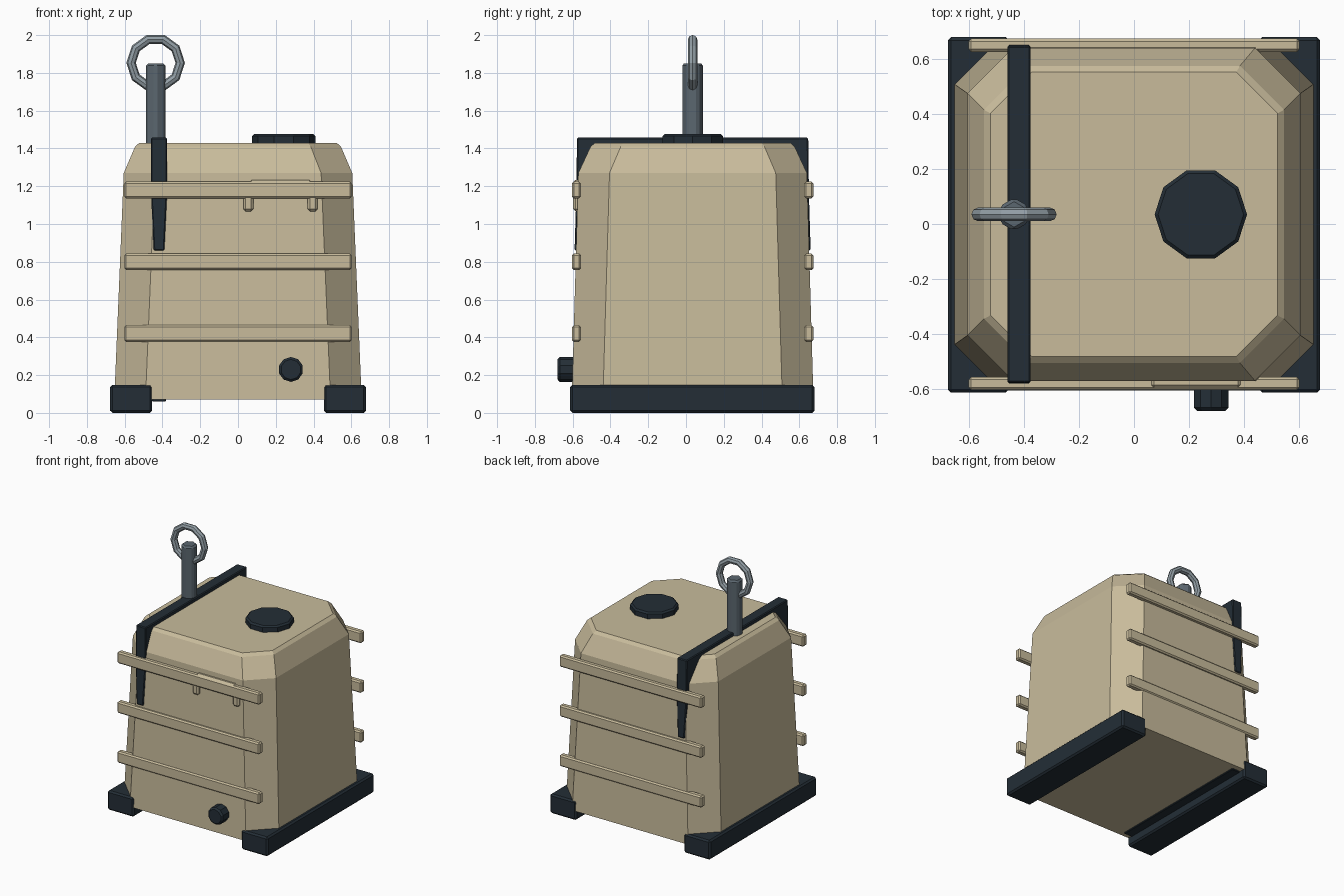
import bpy, bmesh, math

cube = bpy.data.objects.get("Cube")
if cube:
    bpy.data.objects.remove(cube, do_unlink=True)

CY = 0.035  # middle of the tank in y


def material(name, rgb):
    m = bpy.data.materials.new(name)
    m.use_nodes = True
    m.diffuse_color = (*rgb, 1)
    m.node_tree.nodes["Principled BSDF"].inputs["Base Color"].default_value = (*rgb, 1)
    return m


tan = material("sand plastic", (0.58, 0.50, 0.33))
dark = material("dark navy", (0.017, 0.027, 0.037))
steel = material("dark steel", (0.105, 0.135, 0.16))
light = material("light steel", (0.29, 0.345, 0.38))


def finish(ob, name, mat, bevel=0):
    ob.name = ob.data.name = name
    ob.data.materials.append(mat)
    if bevel:
        mod = ob.modifiers.new("bevel", "BEVEL")
        mod.width, mod.segments = bevel, 1
        mod.limit_method, mod.angle_limit = "ANGLE", math.radians(50)
    return ob


def loft(name, rings, mat, bevel=0):
    """Skin between rings of points with equal counts and cap both ends."""
    bm = bmesh.new()
    loops = [[bm.verts.new(p) for p in ring] for ring in rings]
    for a, b in zip(loops, loops[1:]):
        for i in range(len(a)):
            j = (i + 1) % len(a)
            bm.faces.new((a[i], a[j], b[j], b[i]))
    bm.faces.new(loops[0][::-1])
    bm.faces.new(loops[-1])
    bmesh.ops.recalc_face_normals(bm, faces=bm.faces)
    me = bpy.data.meshes.new(name)
    bm.to_mesh(me)
    bm.free()
    ob = bpy.data.objects.new(name, me)
    bpy.context.collection.objects.link(ob)
    return finish(ob, name, mat, bevel)


def rect(x0, x1, y0, y1, z):
    return [(x0, y0, z), (x1, y0, z), (x1, y1, z), (x0, y1, z)]


def box(name, x0, x1, y0, y1, z0, z1, mat, bevel=0.01):
    return loft(name, [rect(x0, x1, y0, y1, z0), rect(x0, x1, y0, y1, z1)], mat, bevel)


def cylinder(name, sides, r, depth, loc, mat, rot=(0, 0, 0), bevel=0.01):
    bpy.ops.mesh.primitive_cylinder_add(vertices=sides, radius=r, depth=depth,
                                        location=loc, rotation=rot)
    return finish(bpy.context.object, name, mat, bevel)


def octagon(hx, hy, cut, z):
    cx, cy = hx - cut, hy - cut
    pts = [(hx, -cy), (hx, cy), (cx, hy), (-cx, hy),
           (-hx, cy), (-hx, -cy), (-cx, -hy), (cx, -hy)]
    return [(x, y + CY, z) for x, y in pts]


# Tapered tank with cut corners and sloped shoulders
loft("tank_body", [octagon(0.655, 0.64, 0.165, 0.07),
                   octagon(0.605, 0.605, 0.165, 1.27),
                   octagon(0.545, 0.54, 0.16, 1.41),
                   octagon(0.522, 0.517, 0.15, 1.43)], tan)

# Runners under both sides
for side, s in (("left", 1), ("right", -1)):
    x0, x1 = sorted((s * 0.455, s * 0.677))
    box(side + "_runner", x0, x1, -0.613, 0.68, 0, 0.148, dark, 0.012)

# Horizontal rails on front and back
for i, z in enumerate((0.42, 0.80, 1.18)):
    for end, s in (("front", -1), ("back", 1)):
        y = CY + s * 0.615
        box(f"{end}_rail_{i + 1}", -0.602, 0.602, y - 0.024, y + 0.024,
            z - 0.044, z + 0.044, tan)

# Strap over the top with tapered ends, and its return under the tank
SX = -0.418
loft("strap", [rect(SX - w, SX + w, CY - d, CY + d, z) for w, d, z in
               ((0.028, 0.625, 0.86), (0.042, 0.616, 1.15), (0.042, 0.612, 1.457))],
     dark, 0.006)
box("strap_underside", SX - 0.036, SX + 0.036, CY - 0.6, CY + 0.6, 0.06, 0.08, dark, 0.004)

# Lifting post and ring
PX = -0.436
cylinder("lifting_post", 6, 0.06, 0.47, (PX, CY, 1.615), steel, bevel=0.012)
bpy.ops.mesh.primitive_torus_add(major_segments=10, minor_segments=8, major_radius=0.13,
                                 minor_radius=0.025, location=(PX, CY, 1.853),
                                 rotation=(math.pi / 2, 0, 0))
finish(bpy.context.object, "lifting_ring", light)

# Filler lid and drain cap
cylinder("filler_lid", 10, 0.168, 0.06, (0.243, CY, 1.447), dark, (0, 0, math.pi / 10), 0.012)
cylinder("drain_cap", 10, 0.066, 0.12, (0.28, -0.62, 0.23), dark, (math.pi / 2, 0, 0), 0.012)

# Small bracket behind the upper front rail, with two prongs
box("bracket_plate", 0.06, 0.39, -0.597, -0.55, 1.15, 1.233, tan, 0.012)
for side, x in (("right", 0.055), ("left", 0.395)):
    box(side + "_bracket_prong", x - 0.026, x + 0.026, -0.597, -0.55, 1.067, 1.16, tan, 0.012)
